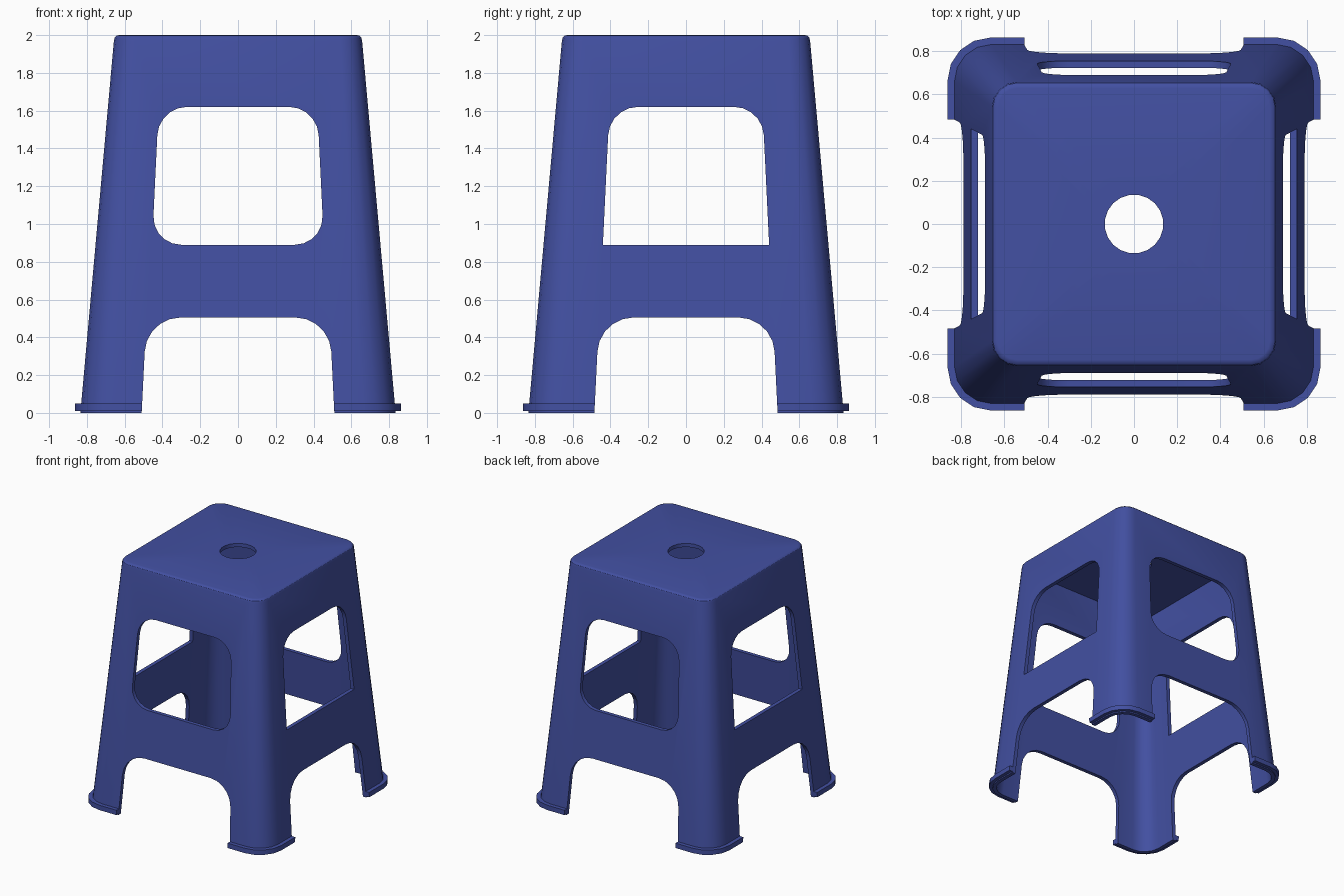
import bpy, bmesh
from math import sin, cos, pi, radians
from mathutils import Vector

if "Cube" in bpy.data.objects:
    bpy.data.objects.remove(bpy.data.objects["Cube"])

SEG = 4                                   # segments per rounded corner


def rounded_square(half, r, z):
    c = half - r
    pts = []
    for q, (sx, sy) in enumerate([(1, 1), (-1, 1), (-1, -1), (1, -1)]):
        for i in range(SEG + 1):
            a = (q + i / SEG) * pi / 2
            pts.append((sx * c + r * cos(a), sy * c + r * sin(a), z))
    return pts


def circle(r, z):
    n = 4 * (SEG + 1)
    return [(r * cos((i + .5) * 2 * pi / n), r * sin((i + .5) * 2 * pi / n), z) for i in range(n)]


def finish(bm, name):
    bmesh.ops.recalc_face_normals(bm, faces=bm.faces)
    me = bpy.data.meshes.new(name)
    bm.to_mesh(me)
    bm.free()
    ob = bpy.data.objects.new(name, me)
    bpy.context.collection.objects.link(ob)
    return ob


def opening(name, z0, z1, half0, half1, r0, r1, sideways):
    """Prism through the whole stool with a filleted trapezoid profile."""
    corners = [(-half0, z0, r0), (half0, z0, r0), (half1, z1, r1), (-half1, z1, r1)]
    prof = []
    for i, (x, z, r) in enumerate(corners):
        c = Vector((x, z))
        if r == 0:
            prof.append(c)
            continue
        a = (Vector(corners[i - 1][:2]) - c).normalized()
        b = (Vector(corners[(i + 1) % 4][:2]) - c).normalized()
        for k in range(6):
            t = k / 5 * pi / 2
            prof.append(c + r * (a * (1 - sin(t)) + b * (1 - cos(t))))
    bm = bmesh.new()
    ends = []
    for d in (-1.2, 1.2):
        ends.append([bm.verts.new((d, u, z) if sideways else (u, d, z)) for u, z in prof])
    n = len(prof)
    for i in range(n):
        j = (i + 1) % n
        bm.faces.new((ends[0][i], ends[0][j], ends[1][j], ends[1][i]))
    bm.faces.new(ends[0])
    bm.faces.new(ends[1])
    ob = finish(bm, name)
    ob.hide_render = True
    return ob


# Hollow tapered body: foot lip, outer wall, rounded seat edge, centre hole, inner wall
rings = [
    rounded_square(.834, .17, 0),
    rounded_square(.834, .17, .01),
    rounded_square(.862, .198, .01),
    rounded_square(.862, .198, .05),
    rounded_square(.83, .17, .05),
    rounded_square(.657, .115, 1.97),
    rounded_square(.652, .110, 1.988),
    rounded_square(.642, .100, 1.997),
    rounded_square(.628, .088, 2.0),
    circle(.136, 2.0),
    circle(.136, 1.97),
    rounded_square(.625, .085, 1.97),
    rounded_square(.803, .14, 0),
]
bm = bmesh.new()
loops = [[bm.verts.new(p) for p in ring] for ring in rings]
n = len(loops[0])
for k, low in enumerate(loops):
    high = loops[(k + 1) % len(loops)]
    for i in range(n):
        j = (i + 1) % n
        bm.faces.new((low[i], low[j], high[j], high[i]))
stool = finish(bm, "stool_body")

# Windows and leg arches: front/back pair, then left/right pair
cutters = [
    opening("front_window_cutter", .89, 1.62, .455, .42, .155, .15, False),
    opening("side_window_cutter", .89, 1.62, .44, .405, 0, .15, True),
    opening("front_arch_cutter", -.1, .505, .515, .485, 0, .18, False),
    opening("side_arch_cutter", -.1, .505, .49, .46, 0, .18, True),
]
bpy.context.view_layer.objects.active = stool
for cutter in cutters:
    mod = stool.modifiers.new(cutter.name, 'BOOLEAN')
    mod.operation = 'DIFFERENCE'
    mod.solver = 'EXACT'
    mod.object = cutter
    bpy.ops.object.modifier_apply(modifier=mod.name)
    bpy.data.objects.remove(cutter)

# Blue plastic and smooth corners
mat = bpy.data.materials.new("blue_plastic")
mat.diffuse_color = (.055, .08, .36, 1)
mat.use_nodes = True
mat.node_tree.nodes["Principled BSDF"].inputs["Base Color"].default_value = mat.diffuse_color
stool.data.materials.clear()
stool.data.materials.append(mat)
bpy.ops.object.select_all(action='DESELECT')
stool.select_set(True)
bpy.ops.object.shade_smooth_by_angle(angle=radians(32))
